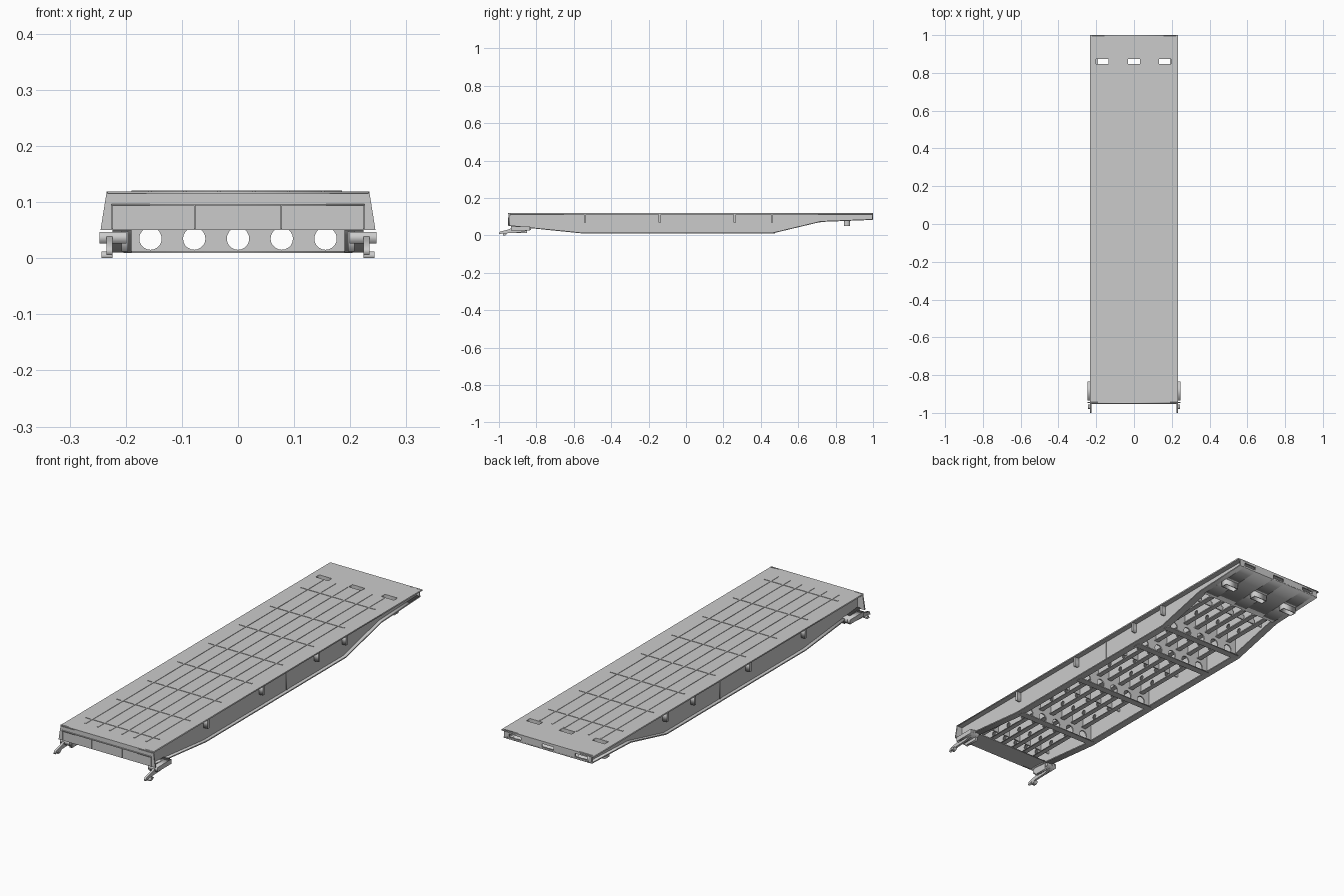
import bpy
import math
from mathutils import Matrix

cube = bpy.data.objects.get("Cube")
if cube:
    bpy.data.objects.remove(cube)

# Local (u, v, thickness) axes for plates facing x, y and z
FACING = {
    "x": Matrix(((0, 0, 1), (1, 0, 0), (0, 1, 0))),
    "y": Matrix(((1, 0, 0), (0, 0, -1), (0, 1, 0))),
    "z": Matrix.Identity(3),
}


def rect(u0, u1, v0, v1):
    return [(u0, v0), (u1, v0), (u1, v1), (u0, v1)]


def circle(u, v, r, n=20):
    return [(u + r * math.cos(math.tau * i / n), v + r * math.sin(math.tau * i / n))
            for i in range(n)]


def plate(name, facing, at, thick, outline, holes=()):
    """Flat plate with optional cut-outs, centred on 'at' along its normal."""
    curve = bpy.data.curves.new(name, "CURVE")
    curve.dimensions = "2D"
    curve.fill_mode = "BOTH"
    curve.extrude = thick / 2
    for loop in [outline, *holes]:
        spline = curve.splines.new("POLY")
        spline.points.add(len(loop) - 1)
        for p, (u, v) in zip(spline.points, loop):
            p.co = (u, v, 0, 1)
        spline.use_cyclic_u = True
    temp = bpy.data.objects.new(name + "_outline", curve)
    bpy.context.collection.objects.link(temp)
    graph = bpy.context.evaluated_depsgraph_get()
    mesh = bpy.data.meshes.new_from_object(temp.evaluated_get(graph))
    bpy.data.objects.remove(temp)
    bpy.data.curves.remove(curve)
    rot = FACING[facing]
    mesh.transform(Matrix.Translation(rot.col[2] * (at if facing != "y" else -at)) @ rot.to_4x4())
    mesh.name = name
    obj = bpy.data.objects.new(name, mesh)
    bpy.context.collection.objects.link(obj)
    return obj


def box(name, x0, x1, y0, y1, z0, z1):
    return plate(name, "z", (z0 + z1) / 2, z1 - z0, rect(x0, x1, y0, y1))


FRONT, REAR, HALF = -0.945, 1.0, 0.233
TOP, DECK_LOW = 0.119, 0.113
SLOT_X = (-0.168, 0, 0.165)
BEAM_Y = (-0.54, -0.14, 0.26, 0.46)
STRIP_X = (-0.157, -0.095, -0.034, 0.028, 0.09, 0.152)
SIDES = {"left": 1, "right": -1}

# Deck with three slots near the rear
slots = [rect(x - 0.032, x + 0.032, 0.847, 0.873) for x in SLOT_X]
plate("deck", "z", (TOP + DECK_LOW) / 2, TOP - DECK_LOW,
      rect(-HALF, HALF, FRONT, REAR), slots)

# Raised grid strips on the deck
for i, x in enumerate(STRIP_X):
    box(f"deck_strip_long_{i}", x - 0.003, x + 0.003, -0.88, 0.84, TOP - 0.001, TOP + 0.002)
for i in range(8):
    y = -0.83 + i * 0.2225
    box(f"deck_strip_cross_{i}", -0.19, 0.185, y - 0.003, y + 0.003, TOP - 0.001, TOP + 0.002)

# Side girders: web, bottom flange and hanging stiffeners
low = [(FRONT, 0.05), (-0.55, 0.01), (0.46, 0.01), (0.72, 0.072), (REAR, 0.083)]
flange = low + [(y, z + 0.005) for y, z in reversed(low)]
for side, s in SIDES.items():
    plate(f"{side}_girder_web", "x", s * 0.205, 0.006,
          low + [(REAR, DECK_LOW), (FRONT, DECK_LOW)])
    plate(f"{side}_girder_flange", "x", s * 0.207, 0.034, flange)
    plate(f"{side}_girder_joint", "x", s * 0.209, 0.004, rect(0.05, 0.056, 0.012, DECK_LOW))
    for i, y in enumerate(BEAM_Y):
        plate(f"{side}_stiffener_{i}", "x", s * 0.218, 0.022,
              rect(y - 0.006, y + 0.006, 0.07, DECK_LOW))

# Deep cross beams with five round openings each
openings = [circle(x * 0.078, 0.035, 0.02) for x in range(-2, 3)]
for i, y in enumerate(BEAM_Y):
    plate(f"cross_beam_{i}", "y", y, 0.006, rect(-0.204, 0.204, 0.011, DECK_LOW), openings)
    box(f"cross_beam_flange_{i}", -0.204, 0.204, y - 0.016, y + 0.016, 0.009, 0.013)

# Shallow cross ribs directly under the deck
for i, y in enumerate((-0.83, -0.34, 0.06, 0.64)):
    plate(f"cross_rib_{i}", "y", y, 0.005, rect(-0.204, 0.204, 0.082, DECK_LOW))

# Pierced lengthwise joists under the deck
joist_holes = [circle(-0.86 + i * 0.1, 0.092, 0.011, 12) for i in range(16)]
for i, x in enumerate(STRIP_X):
    plate(f"joist_{i}", "x", x, 0.004, rect(-0.93, 0.72, 0.07, DECK_LOW), joist_holes)
    box(f"joist_flange_{i}", x - 0.011, x + 0.011, -0.93, 0.72, 0.068, 0.072)

# Flared front plate with lip, ribs and floor
plate("front_plate", "y", FRONT, 0.006,
      [(-0.245, 0.05), (0.245, 0.05), (0.234, TOP), (-0.234, TOP)])
box("front_top_edge", -HALF, HALF, FRONT - 0.006, FRONT, 0.115, TOP)
box("front_floor", -0.205, 0.205, FRONT, -0.85, 0.05, 0.054)
box("front_lip", -0.225, 0.225, FRONT - 0.008, FRONT, 0.094, 0.097)
for i, x in enumerate((-0.224, -0.077, 0.077, 0.224)):
    box(f"front_rib_{i}", x - 0.0015, x + 0.0015, FRONT - 0.007, FRONT, 0.052, 0.095)

# Rear box: sloping pan, bulkhead, end plate and slot sockets
pan = [(0.72, 0.072), (REAR, 0.083), (REAR, 0.087), (0.72, 0.076)]
for i, (x0, x1) in enumerate(((-0.205, -0.2), (-0.136, -0.032), (0.032, 0.133), (0.197, 0.205))):
    plate(f"rear_pan_strip_{i}", "x", (x0 + x1) / 2, x1 - x0, pan)
for i, x in enumerate(SLOT_X):
    for part, (y0, y1) in {"front": (0.72, 0.847), "rear": (0.873, REAR)}.items():
        z0, z1 = (0.072 + (y - 0.72) * 0.039 for y in (y0, y1))
        plate(f"rear_pan_{part}_{i}", "x", x, 0.066,
              [(y0, z0), (y1, z1), (y1, z1 + 0.004), (y0, z0 + 0.004)])
    plate(f"rear_socket_{i}", "z", 0.082, 0.062, rect(x - 0.035, x + 0.035, 0.844, 0.876),
          [rect(x - 0.032, x + 0.032, 0.847, 0.873)])
plate("rear_bulkhead", "y", 0.722, 0.005, rect(-0.204, 0.204, 0.073, DECK_LOW))
windows = [rect(x - 0.03, x + 0.03, 0.092, 0.107) for x in SLOT_X]
plate("rear_plate", "y", REAR - 0.003, 0.006, rect(-0.222, 0.222, 0.083, TOP), windows)

# Hinge blocks and curved hook arms at the front corners
arm = [(-0.83, 0.046), (-0.83, 0.03), (-0.89, 0.015), (-0.955, 0.012), (-0.97, 0.0),
       (-0.98, 0.0), (-0.972, 0.012), (-1.0, 0.006), (-0.995, 0.02), (-0.95, 0.031),
       (-0.92, 0.046)]
for side, s in SIDES.items():
    plate(f"{side}_hook_arm", "x", s * 0.229, 0.010, arm)
    plate(f"{side}_hook_foot", "x", s * 0.234, 0.018,
          [(-0.955, 0.01), (-0.965, 0.0), (-0.98, 0.0), (-0.975, 0.012)])
    plate(f"{side}_hinge_block", "x", s * 0.223, 0.048, rect(-0.935, -0.835, 0.026, 0.047))
    plate(f"{side}_hinge_inner", "x", s * 0.202, 0.012, rect(-0.92, -0.85, 0.012, 0.05))
